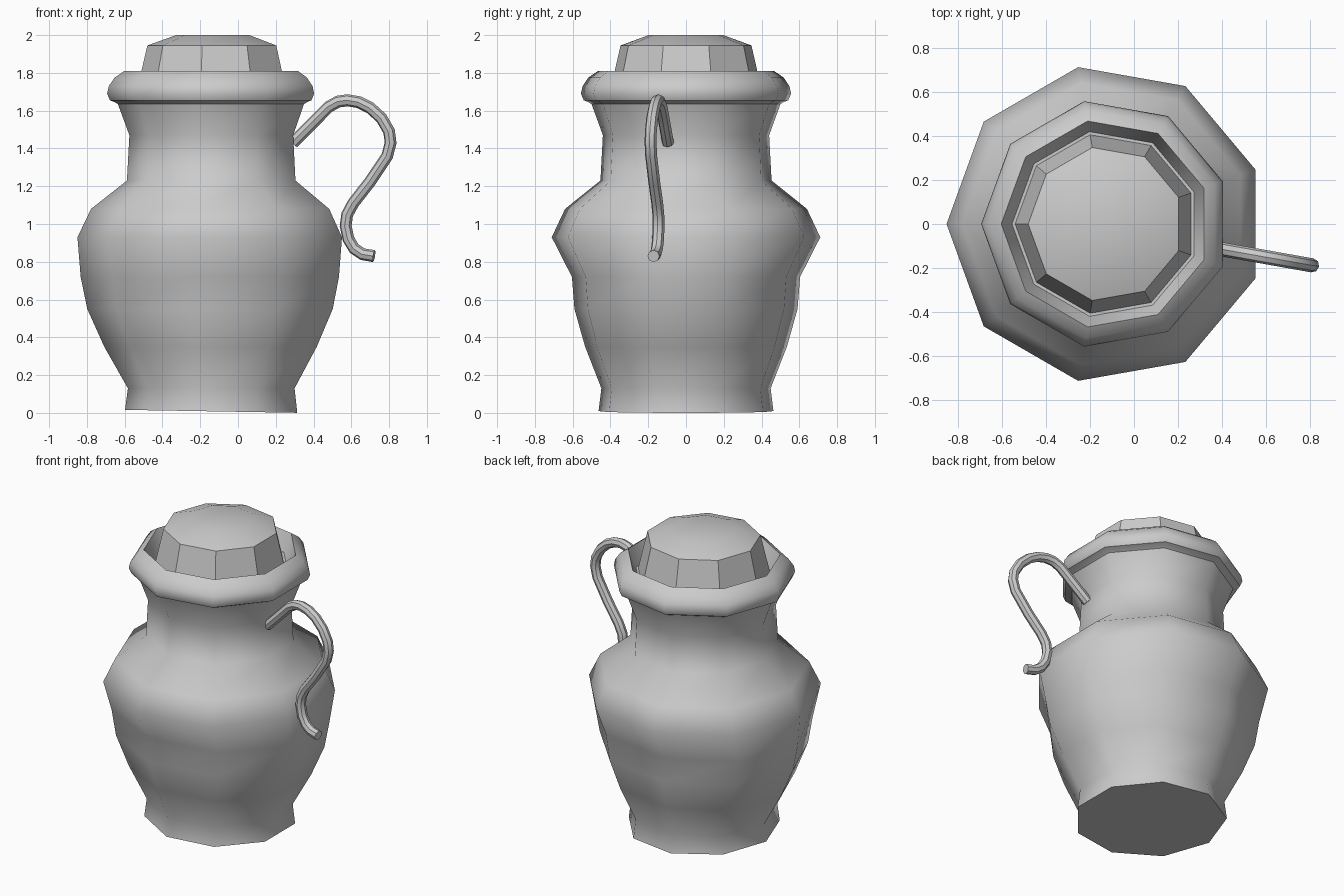
import bpy, bmesh
from math import sin, cos, radians

if "Cube" in bpy.data.objects:
    bpy.data.objects.remove(bpy.data.objects["Cube"])

CX, SIDES = -0.128, 9


def finish(obj, angle):
    bpy.ops.object.select_all(action='DESELECT')
    obj.select_set(True)
    bpy.context.view_layer.objects.active = obj
    bpy.ops.object.shade_smooth_by_angle(angle=radians(angle))


def lathe(name, profile, cap_bottom, cap_top, tilt=0.0, angle=38):
    """Nine-sided turned form; profile rows are radius, z, depth scale."""
    bm = bmesh.new()
    rings = []
    for i, (r, z, sy) in enumerate(profile):
        ring = []
        for k in range(SIDES):
            a = radians(180 + k * 360 / SIDES)
            dz = -tilt * cos(a) if i == 0 else 0
            ring.append(bm.verts.new((CX + r * cos(a), r * sy * sin(a), z + dz)))
        rings.append(ring)
    for lo, hi in zip(rings, rings[1:]):
        for k in range(SIDES):
            n = (k + 1) % SIDES
            bm.faces.new((lo[k], lo[n], hi[n], hi[k]))
    if cap_bottom:
        bm.faces.new(rings[0][::-1])
    if cap_top:
        bm.faces.new(rings[-1])
    mesh = bpy.data.meshes.new(name)
    bm.to_mesh(mesh)
    bm.free()
    obj = bpy.data.objects.new(name, mesh)
    bpy.context.collection.objects.link(obj)
    finish(obj, angle)
    return obj


# Jug body: the lower belly is slightly squashed front to back
lathe("jug_body", [
    (0.470, 0.008, 1), (0.455, 0.13, 1), (0.58, 0.35, 0.935),
    (0.67, 0.55, 0.895), (0.705, 0.72, 0.87), (0.722, 0.93, 1),
    (0.65, 1.08, 1), (0.46, 1.23, 1), (0.447, 1.47, 1), (0.508, 1.635, 1)],
    True, False, tilt=0.008, angle=50)

# Rounded rim with the groove inside it
lathe("rim", [
    (0.508, 1.635, 1), (0.525, 1.645, 1), (0.55, 1.655, 1),
    (0.565, 1.69, 1), (0.556, 1.73, 1), (0.525, 1.775, 1),
    (0.474, 1.81, 1), (0.425, 1.69, 1), (0.411, 1.69, 1)],
    False, False, angle=45)

# Lid plug with a shallow crown
lathe("lid", [(0.411, 1.69, 1), (0.352, 1.945, 1), (0.20, 2.0, 1)],
      False, True)

# S-shaped handle, swept along a path in a slightly turned plane
path = [(0.29, 1.43), (0.40, 1.54), (0.48, 1.62), (0.53, 1.648), (0.58, 1.655),
        (0.64, 1.645), (0.70, 1.615), (0.76, 1.56), (0.80, 1.49), (0.808, 1.43),
        (0.79, 1.36), (0.70, 1.225), (0.61, 1.11), (0.578, 1.05), (0.57, 0.99),
        (0.585, 0.92), (0.615, 0.87), (0.66, 0.84), (0.72, 0.83)]
curve = bpy.data.curves.new("handle_path", 'CURVE')
curve.dimensions = '3D'
curve.bevel_depth = 0.032
curve.bevel_resolution = 2
curve.use_fill_caps = True
spline = curve.splines.new('POLY')
spline.points.add(len(path) - 1)
for p, (x, z) in zip(spline.points, path):
    p.co = (x, -0.115 - 0.178 * (x - 0.4), z, 1)
handle = bpy.data.objects.new("handle", curve)
bpy.context.collection.objects.link(handle)
bpy.ops.object.select_all(action='DESELECT')
handle.select_set(True)
bpy.context.view_layer.objects.active = handle
bpy.ops.object.convert(target='MESH')
finish(bpy.context.view_layer.objects.active, 40)
